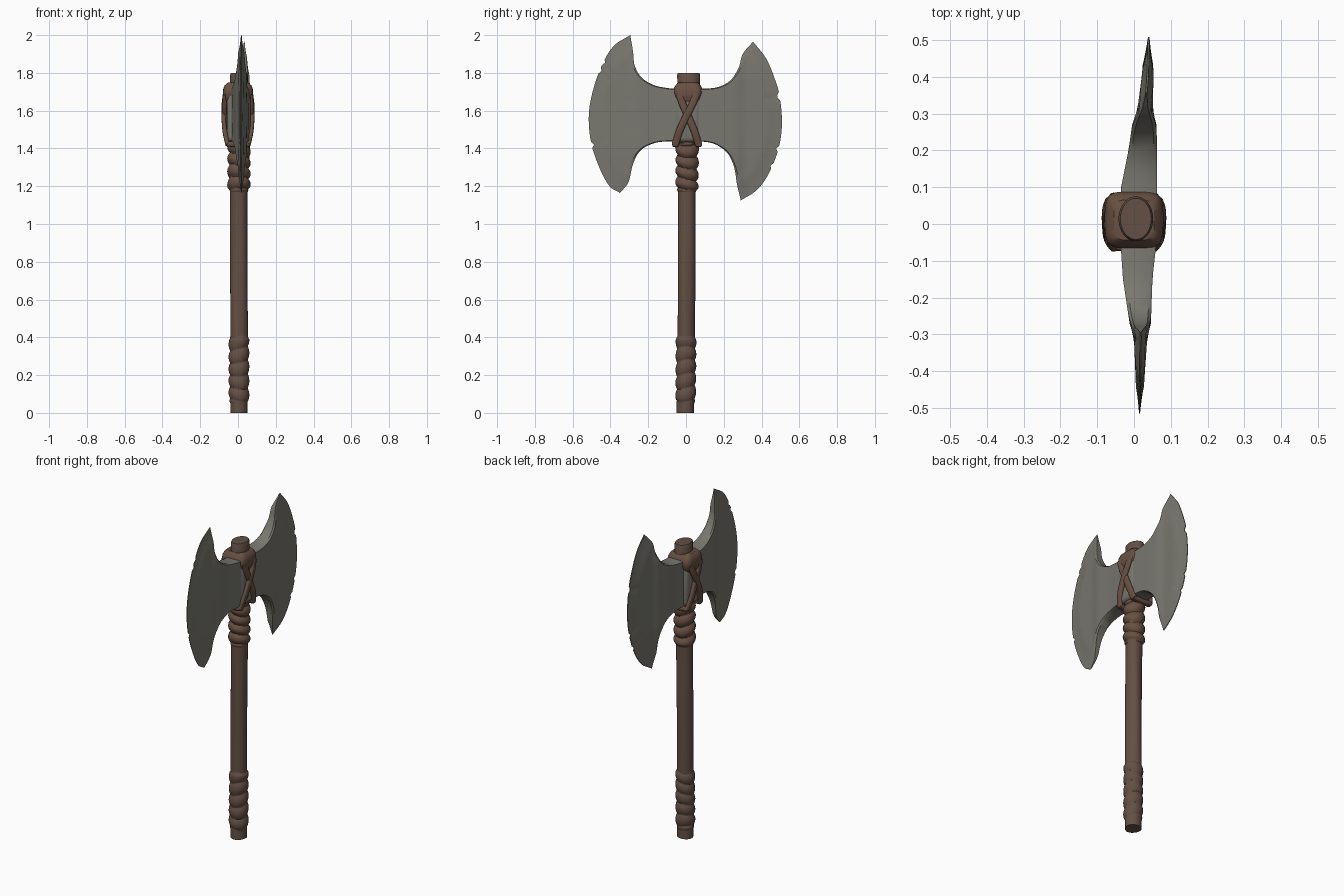
import bpy, bmesh, math
from mathutils import Vector

if "Cube" in bpy.data.objects:
    bpy.data.objects.remove(bpy.data.objects["Cube"])


def material(name, rgb):
    m = bpy.data.materials.new(name)
    m.diffuse_color = (*rgb, 1)
    m.use_nodes = True
    m.node_tree.nodes["Principled BSDF"].inputs["Base Color"].default_value = m.diffuse_color
    return m


STEEL = material("grey_steel", (0.19, 0.185, 0.16))
WOOD = material("brown_wood", (0.125, 0.08, 0.058))
LEATHER = material("brown_leather", (0.14, 0.08, 0.055))


def finish(name, bm, mat, angle=40):
    bmesh.ops.recalc_face_normals(bm, faces=bm.faces)
    me = bpy.data.meshes.new(name)
    bm.to_mesh(me)
    bm.free()
    me.materials.append(mat)
    me.shade_smooth()
    me.set_sharp_from_angle(angle=math.radians(angle))
    ob = bpy.data.objects.new(name, me)
    bpy.context.collection.objects.link(ob)
    return ob


def loft(name, rings, mat, angle=40):
    bm = bmesh.new()
    vs = [[bm.verts.new(p) for p in r] for r in rings]
    n = len(vs[0])
    for a, b in zip(vs, vs[1:]):
        for i in range(n):
            j = (i + 1) % n
            bm.faces.new((a[i], a[j], b[j], b[i]))
    bm.faces.new(vs[0])
    bm.faces.new(vs[-1])
    return finish(name, bm, mat, angle)


def spline(pts, n):
    """Smooth curve through points, n + 1 evenly spaced samples."""
    P = [Vector(p) for p in pts]
    P = [2 * P[0] - P[1]] + P + [2 * P[-1] - P[-2]]
    dense = []
    for a, b, c, d in zip(P, P[1:], P[2:], P[3:]):
        for k in range(20):
            t = k / 20
            dense.append(0.5 * (2 * b + (c - a) * t + (2 * a - 5 * b + 4 * c - d) * t * t
                                + (3 * b - a - 3 * c + d) * t ** 3))
    dense.append(P[-2])
    acc = [0]
    for a, b in zip(dense, dense[1:]):
        acc.append(acc[-1] + (b - a).length)
    out, j = [], 0
    for i in range(n + 1):
        L = acc[-1] * i / n
        while j < len(acc) - 2 and acc[j + 1] < L:
            j += 1
        out.append(dense[j].lerp(dense[j + 1], (L - acc[j]) / (acc[j + 1] - acc[j])))
    return out


def table(rows, v):
    if v <= rows[0][0]:
        return rows[0][1:]
    for a, b in zip(rows, rows[1:]):
        if v <= b[0]:
            f = (v - a[0]) / (b[0] - a[0])
            return [p + (q - p) * f for p, q in zip(a[1:], b[1:])]
    return rows[-1][1:]


def blade(name, top, bottom, edge, thick, chips):
    """Patch between top, bottom and cutting edge; thick rows: |y|, centre x, half width."""
    NS, NT = 20, 60
    T, B, E = spline(top, NS), spline(bottom, NS), spline(edge, NT)
    for i in chips:
        E[i].x *= 0.975
    bm = bmesh.new()
    sides = ([], [])
    for i in range(NS + 1):
        s = i / NS
        cols = ([], [])
        for j in range(NT + 1):
            t = j / NT
            p = (T[i] * (1 - t) + B[i] * t + T[0].lerp(B[0], t) * (1 - s) + E[j] * s
                 - (T[0].lerp(B[0], t) * (1 - s) + T[NS].lerp(B[NS], t) * s))
            c, h = table(thick, abs(p.x))
            h *= min(1, (1 - s) * 4 + 0.2)
            h *= 1 - 0.5 * max(0, min(1, (abs(p.y - 1.57) - 0.2) / 0.23))
            if j in (0, NT):
                h *= 0.75
            for col, sg in zip(cols, (-1, 1)):
                col.append(bm.verts.new((c + sg * h, p.x, p.y)))
        sides[0].append(cols[0])
        sides[1].append(cols[1])
    for g in sides:
        for i in range(NS):
            for j in range(NT):
                bm.faces.new((g[i][j], g[i + 1][j], g[i + 1][j + 1], g[i][j + 1]))
    loop = ([(i, 0) for i in range(NS)] + [(NS, j) for j in range(NT)]
            + [(i, NT) for i in range(NS, 0, -1)] + [(0, j) for j in range(NT, 0, -1)])
    for (a, b), (c, d) in zip(loop, loop[1:] + loop[:1]):
        bm.faces.new((sides[0][a][b], sides[0][c][d], sides[1][c][d], sides[1][a][b]))
    return finish(name, bm, STEEL, 35)


# Two blades, slightly different from each other
blade("front_blade",
      [(-.05, 1.715), (-.10, 1.72), (-.17, 1.735), (-.235, 1.775), (-.272, 1.84), (-.28, 1.91), (-.295, 2.0)],
      [(-.05, 1.435), (-.10, 1.437), (-.17, 1.428), (-.24, 1.39), (-.28, 1.32), (-.305, 1.22), (-.35, 1.165)],
      [(-.295, 2.0), (-.385, 1.94), (-.45, 1.83), (-.497, 1.69), (-.515, 1.56), (-.50, 1.42),
       (-.455, 1.29), (-.405, 1.20), (-.35, 1.165)],
      [(.06, .012, .048), (.15, .010, .040), (.27, .017, .029), (.31, .018, .018), (.515, .015, .007)],
      (13, 16, 41))
blade("back_blade",
      [(.05, 1.72), (.10, 1.717), (.17, 1.725), (.235, 1.76), (.28, 1.83), (.30, 1.90), (.355, 1.965)],
      [(.05, 1.435), (.10, 1.435), (.16, 1.42), (.22, 1.375), (.255, 1.30), (.27, 1.21), (.29, 1.125)],
      [(.355, 1.965), (.425, 1.875), (.473, 1.76), (.497, 1.67), (.508, 1.53), (.49, 1.40),
       (.44, 1.27), (.375, 1.18), (.29, 1.125)],
      [(.06, .012, .05), (.10, .014, .049), (.20, .024, .039), (.27, .028, .033), (.31, .03, .021),
       (.40, .037, .016), (.51, .04, .010)],
      (20, 21, 38, 44))

# Metal block that joins the blades
bm = bmesh.new()
bmesh.ops.create_cube(bm, size=1)
for v in bm.verts:
    v.co = (0.004 + v.co.x * .126, 0.008 + v.co.y * .14, 1.575 + v.co.z * .285)
bmesh.ops.bevel(bm, geom=bm.edges[:], offset=.025, segments=3, profile=.5, affect='EDGES')
finish("blade_socket", bm, STEEL)


# Handle and its wrapped grips: round lofts with tilted bulges
def shaft(name, z0, z1, steps, mat, radius, sx=1.0):
    rings = []
    for i in range(steps + 1):
        z = z0 + (z1 - z0) * i / steps
        cy = -.002 + .006 * z
        ring = []
        for k in range(28):
            a = math.tau * k / 28
            r = radius(z, a)
            ring.append((.005 + r * sx * math.cos(a), cy + r * math.sin(a), z))
        rings.append(ring)
    loft(name, rings, mat, 45)


def coil(base, amp, pitch, tilt, ends):
    def f(z, a):
        bulge = abs(math.sin(math.pi * (z + tilt * math.cos(a + z * 9)) / pitch)) ** 0.7
        fade = min(1, max(0, (z - ends[0]) / .02), max(0, (ends[1] - z) / .02))
        return base + amp * bulge * fade
    return f


shaft("handle", 0, 1.5, 12, WOOD, lambda z, a: .046 + .0015 * math.sin(3 * a + 5 * z))
shaft("lower_grip", .05, .41, 72, WOOD, coil(.045, .010, .068, .012, (.05, .41)))
shaft("upper_grip", 1.17, 1.43, 60, LEATHER, coil(.047, .015, .062, .014, (1.17, 1.44)))


# Rounded lofts for handle top and leather cap
def rounded(name, rows, power, mat, cx, cy):
    rings = []
    for z, hx, hy in rows:
        ring = []
        for k in range(40):
            a = math.tau * k / 40
            c, s = math.cos(a), math.sin(a)
            ring.append((cx + hx * math.copysign(abs(c) ** power, c),
                         cy + hy * math.copysign(abs(s) ** power, s), z))
        rings.append(ring)
    loft(name, rings, mat)


rounded("handle_top", [(1.70, .046, .058), (1.79, .047, .061), (1.80, .042, .056)], 1, WOOD, .005, .014)
rounded("leather_cap", [(1.645, .07, .055), (1.66, .078, .066), (1.69, .08, .077), (1.715, .078, .077),
                        (1.735, .07, .066), (1.748, .055, .055)], .45, LEATHER, 0, .011)


# Leather straps, swept with an oval section
def strap(name, path, width, thickness):
    pts = spline(path, 20)
    rings = []
    for i, p in enumerate(pts):
        d = (pts[min(i + 1, 20)] - pts[max(i - 1, 0)]).normalized()
        side = d.cross(Vector((1, 0, 0))).normalized() if abs(d.x) < .9 else Vector((0, 1, 0))
        up = d.cross(side).normalized()
        ring = []
        for k in range(16):
            a = math.tau * k / 16
            c, s = math.cos(a), math.sin(a)
            ring.append(p + side * width * math.copysign(abs(c) ** .7, c)
                        + up * thickness * math.copysign(abs(s) ** .7, s))
        rings.append(ring)
    loft(name, rings, LEATHER, 50)


for label, sx in (("left", -1), ("right", 1)):
    for n, sy in enumerate((-1, 1)):
        lift = .004 * n
        strap(f"{label}_cross_strap_{n + 1}",
              [(sx * .068, .009 + sy * .046, 1.69), (sx * (.071 + lift), .008 + sy * .024, 1.63),
               (sx * (.071 + lift), .006 - sy * .010, 1.56), (sx * .070, .005 - sy * .040, 1.49),
               (sx * .055, .005 - sy * .062, 1.42)], .019, .012)
for n, y in enumerate((-.055, .066)):
    strap(f"under_strap_{n + 1}", [(-.06, y, 1.425), (0, y, 1.42), (.062, y, 1.425)], .018, .014)
